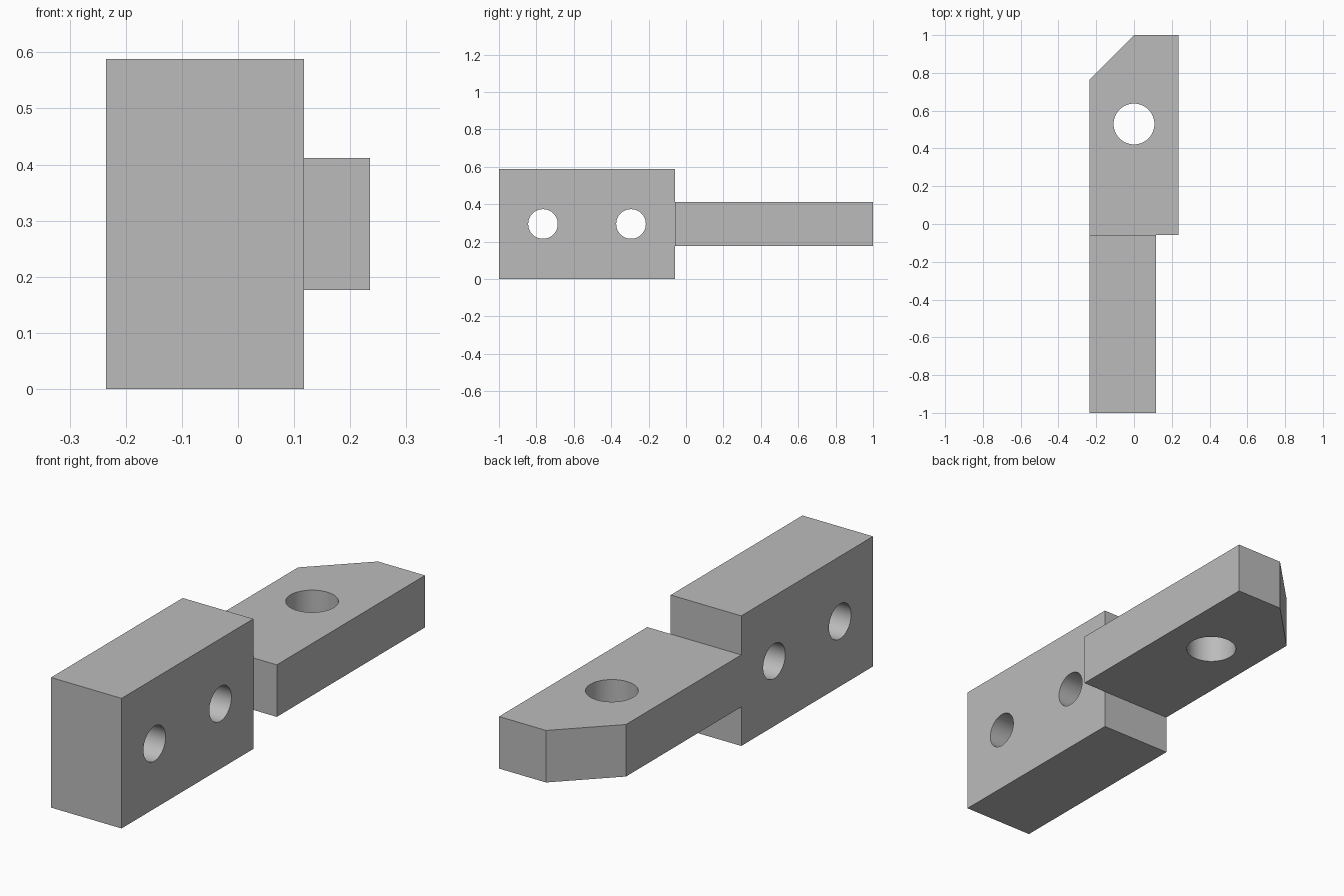
import bpy
import bmesh
import math

if "Cube" in bpy.data.objects:
    bpy.data.objects.remove(bpy.data.objects["Cube"], do_unlink=True)

# Key dimensions are whole multiples of one unit
U = 1 / 17
LEFT, JOINT, MID_Z = -4 * U, -U, 5 * U

steel = bpy.data.materials.new("plain_grey")
steel.use_nodes = True
grey = (0.5, 0.5, 0.5, 1)
steel.diffuse_color = grey
steel.node_tree.nodes["Principled BSDF"].inputs["Base Color"].default_value = grey


def prism(name, outline, z0, z1):
    """Extrude a plan outline between two heights."""
    bm = bmesh.new()
    base = bm.faces.new([bm.verts.new((x, y, z0)) for x, y in outline])
    top = bmesh.ops.extrude_face_region(bm, geom=[base])["geom"]
    verts = [g for g in top if isinstance(g, bmesh.types.BMVert)]
    bmesh.ops.translate(bm, verts=verts, vec=(0, 0, z1 - z0))
    bmesh.ops.recalc_face_normals(bm, faces=bm.faces)
    mesh = bpy.data.meshes.new(name)
    bm.to_mesh(mesh)
    bm.free()
    mesh.materials.append(steel)
    obj = bpy.data.objects.new(name, mesh)
    bpy.context.collection.objects.link(obj)
    return obj


def combine(target, tool, operation):
    """Apply a boolean and remove the helper."""
    tool.hide_render = True
    mod = target.modifiers.new(operation.lower(), 'BOOLEAN')
    mod.operation, mod.object, mod.solver = operation, tool, 'EXACT'
    bpy.context.view_layer.objects.active = target
    bpy.ops.object.modifier_apply(modifier=mod.name)
    bpy.data.objects.remove(tool, do_unlink=True)


def drill(target, radius, location, rotation=(0, 0, 0)):
    bpy.ops.mesh.primitive_cylinder_add(vertices=64, radius=radius, depth=1.5,
                                        location=location, rotation=rotation)
    cutter = bpy.context.object
    cutter.name = "hole_cutter"
    cutter.data.materials.append(steel)
    combine(target, cutter, 'DIFFERENCE')


# Upright mounting block with two cross holes
bracket = prism("mounting_bracket",
                [(LEFT, -1), (2 * U, -1), (2 * U, JOINT), (LEFT, JOINT)], 0, 10 * U)
for y in (-13 * U, -5 * U):
    drill(bracket, 0.079, (0, y, MID_Z), (0, math.pi / 2, 0))

# Flat tongue with a clipped corner and one vertical hole
tongue = prism("tongue", [(LEFT, JOINT), (-LEFT, JOINT), (-LEFT, 1),
                          (0, 1), (LEFT, 13 * U)], 3 * U, 7 * U)
drill(tongue, 0.108, (0, 9 * U, MID_Z))

# Join both into one solid
combine(bracket, tongue, 'UNION')

# Smooth hole walls, crisp corners
bpy.ops.object.select_all(action='DESELECT')
bracket.select_set(True)
bpy.context.view_layer.objects.active = bracket
bpy.ops.object.shade_smooth_by_angle(angle=math.radians(30))
